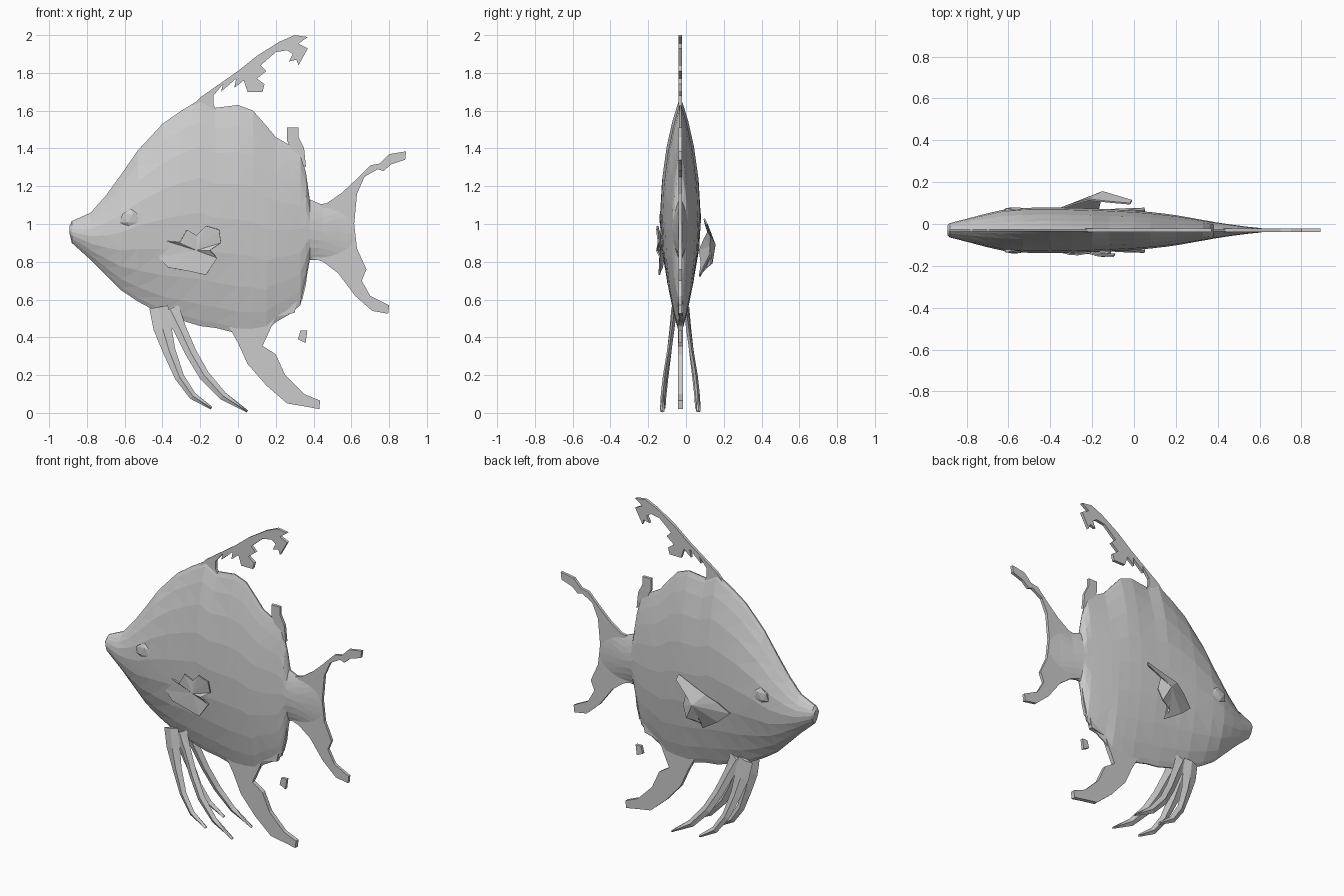
import bpy, bmesh, math
from mathutils import Vector

MID = -0.03  # y of the fish's middle plane


def finish(name, bm):
    bmesh.ops.recalc_face_normals(bm, faces=bm.faces[:])
    bmesh.ops.triangulate(bm, faces=bm.faces[:])
    me = bpy.data.meshes.new(name)
    bm.to_mesh(me)
    bm.free()
    ob = bpy.data.objects.new(name, me)
    bpy.context.collection.objects.link(ob)
    return ob


def loft(name, rings):
    bm = bmesh.new()
    vs = [[bm.verts.new(p) for p in r] for r in rings]
    n = len(rings[0])
    for a, b in zip(vs, vs[1:]):
        for i in range(n):
            j = (i + 1) % n
            bm.faces.new((a[i], a[j], b[j], b[i]))
    bm.faces.new(vs[0])
    bm.faces.new(vs[-1])
    return finish(name, bm)


def plate(name, outline, half=0.009):
    bm = bmesh.new()
    a = [bm.verts.new((x, MID - half, z)) for x, z in outline]
    b = [bm.verts.new((x, MID + half, z)) for x, z in outline]
    bm.faces.new(a)
    bm.faces.new(b)
    for i in range(len(a)):
        j = (i + 1) % len(a)
        bm.faces.new((a[i], a[j], b[j], b[i]))
    return finish(name, bm)


# Body: lens-shaped sections (x, bottom, top, half thickness)
stations = [
    (-0.892, 0.95, 0.99, .018), (-0.88, 0.90, 1.015, .03), (-0.78, 0.81, 1.06, .056),
    (-0.70, 0.73, 1.15, .077), (-0.62, 0.65, 1.26, .095), (-0.53, 0.59, 1.39, .103),
    (-0.40, 0.52, 1.53, .105), (-0.30, 0.49, 1.60, .103), (-0.20, 0.46, 1.66, .10),
    (-0.12, 0.45, 1.615, .097), (0.0, 0.42, 1.63, .09), (0.08, 0.42, 1.60, .083),
    (0.15, 0.43, 1.52, .075), (0.20, 0.48, 1.46, .068), (0.27, 0.52, 1.42, .056),
    (0.33, 0.57, 1.38, .045), (0.36, 0.70, 1.27, .04), (0.38, 0.81, 1.13, .036),
    (0.45, 0.81, 1.10, .025), (0.54, 0.82, 1.09, .013), (0.61, 0.85, 1.05, .006)]
N = 10
rings = []
for x, lo, hi, h in stations:
    us = [math.sin(math.pi * (i / N - 0.5)) for i in range(N + 1)]
    side = [(u, (1 - u * u) ** 0.92 * h + 0.004) for u in us]
    c, r = (lo + hi) / 2, (hi - lo) / 2
    rings.append([(x, MID + y, c + r * u) for u, y in side] +
                 [(x, MID - y, c + r * u) for u, y in reversed(side)])
loft("body", rings)

# Flat fins on the middle plane
plate("dorsal_fin", [
    (-0.28, 1.58), (-0.20, 1.67), (0.0, 1.81), (0.10, 1.89), (0.22, 1.965), (0.30, 2.0),
    (0.37, 1.99), (0.32, 1.955), (0.37, 1.93), (0.32, 1.84), (0.31, 1.87), (0.27, 1.86),
    (0.29, 1.90), (0.26, 1.92), (0.20, 1.91), (0.12, 1.84), (0.15, 1.81), (0.10, 1.77),
    (0.14, 1.74), (0.13, 1.70), (0.05, 1.70), (0.03, 1.76), (-0.02, 1.72), (-0.01, 1.77),
    (-0.09, 1.70), (-0.08, 1.74), (-0.13, 1.68), (-0.13, 1.63), (-0.09, 1.57)])
plate("tail_fin", [
    (0.34, 1.14), (0.41, 1.10), (0.47, 1.11), (0.55, 1.165), (0.62, 1.23), (0.70, 1.31),
    (0.75, 1.32), (0.80, 1.37), (0.89, 1.385), (0.885, 1.34), (0.81, 1.315), (0.77, 1.28),
    (0.74, 1.29), (0.67, 1.25), (0.63, 1.16), (0.615, 1.0), (0.63, 0.87), (0.68, 0.76),
    (0.655, 0.70), (0.70, 0.62), (0.80, 0.57), (0.795, 0.525), (0.71, 0.54), (0.62, 0.62),
    (0.53, 0.74), (0.45, 0.80), (0.36, 0.83)])
plate("anal_fin", [
    (-0.05, 0.46), (0.0, 0.37), (0.05, 0.26), (0.15, 0.145), (0.26, 0.05), (0.35, 0.035),
    (0.43, 0.02), (0.435, 0.065), (0.35, 0.10), (0.25, 0.20), (0.20, 0.31), (0.13, 0.355),
    (0.165, 0.43), (0.20, 0.51), (0.30, 0.53), (0.32, 0.62), (0.10, 0.60)], 0.013)
plate("upper_fin_scrap", [(0.28, 1.40), (0.26, 1.44), (0.26, 1.51), (0.32, 1.51),
                          (0.32, 1.46), (0.35, 1.40), (0.36, 1.30), (0.30, 1.35)])
plate("lower_fin_scrap", [(0.30, 0.70), (0.37, 0.77), (0.36, 0.68), (0.34, 0.60)])
plate("loose_scrap", [(0.33, 0.435), (0.367, 0.435), (0.358, 0.37), (0.318, 0.39)])

# Trailing belly fins: tapered strands (x, z, side offset, half width)
strands = {
    "front": [(-0.42, 0.56, .035, .05), (-0.40, 0.45, .045, .048), (-0.365, 0.33, .058, .034),
              (-0.31, 0.19, .075, .025), (-0.24, 0.09, .086, .02), (-0.14, 0.025, .09, .008)],
    "rear": [(-0.36, 0.55, .03, .05), (-0.31, 0.45, .042, .034), (-0.25, 0.32, .06, .03),
             (-0.18, 0.20, .08, .028), (-0.08, 0.09, .092, .022), (0.05, 0.008, .096, .006)]}
for tag, path in strands.items():
    for s, side in ((-1, "near"), (1, "far")):
        rings = []
        for i, (x, z, off, w) in enumerate(path):
            p, q = path[max(i - 1, 0)], path[min(i + 1, len(path) - 1)]
            t = Vector((q[0] - p[0], q[1] - p[1])).normalized()
            y, th = MID + s * off, 0.012
            rings.append([(x - t.y * w, y, z + t.x * w), (x, y + th, z),
                          (x + t.y * w, y, z - t.x * w), (x, y - th, z)])
        loft("belly_fin_%s_%s" % (tag, side), rings)


# Crumpled side fins: thin fans from a hub (x, y, z)
def fan(name, hub, rim):
    bm = bmesh.new()
    h = bm.verts.new(hub)
    vs = [bm.verts.new(p) for p in rim]
    for i in range(len(vs)):
        bm.faces.new((h, vs[i], vs[(i + 1) % len(vs)]))
    ob = finish(name, bm)
    ob.modifiers.new("thick", 'SOLIDIFY').thickness = 0.008


fan("side_fin_near", (-0.22, -0.142, 0.86), [
    (-0.42, -.122, 0.82), (-0.38, -.13, 0.91), (-0.31, -.147, 0.90), (-0.27, -.15, 0.97),
    (-0.22, -.14, 0.94), (-0.17, -.155, 0.99), (-0.10, -.158, 0.97), (-0.09, -.15, 0.90),
    (-0.15, -.158, 0.86), (-0.11, -.14, 0.82), (-0.17, -.145, 0.73), (-0.26, -.14, 0.75),
    (-0.37, -.13, 0.77)])
fan("side_fin_far", (-0.15, 0.157, 0.89), [
    (-0.36, .075, 0.86), (-0.29, .10, 0.92), (-0.22, .12, 0.96), (-0.13, .11, 0.99),
    (-0.02, .10, 1.03), (-0.01, .115, 1.00), (-0.09, .13, 0.94), (-0.07, .13, 0.86),
    (-0.10, .14, 0.79), (-0.18, .105, 0.77), (-0.17, .075, 0.72), (-0.28, .085, 0.79)])

# Shallow faceted eyes
for s, side in ((-1, "near"), (1, "far")):
    bm = bmesh.new()
    bmesh.ops.create_icosphere(bm, subdivisions=1, radius=1)
    for v in bm.verts:
        v.co = Vector((-0.57 + v.co.x * .06, MID + s * .097 + v.co.y * .015,
                       1.03 + v.co.z * .05))
    finish("eye_" + side, bm)
